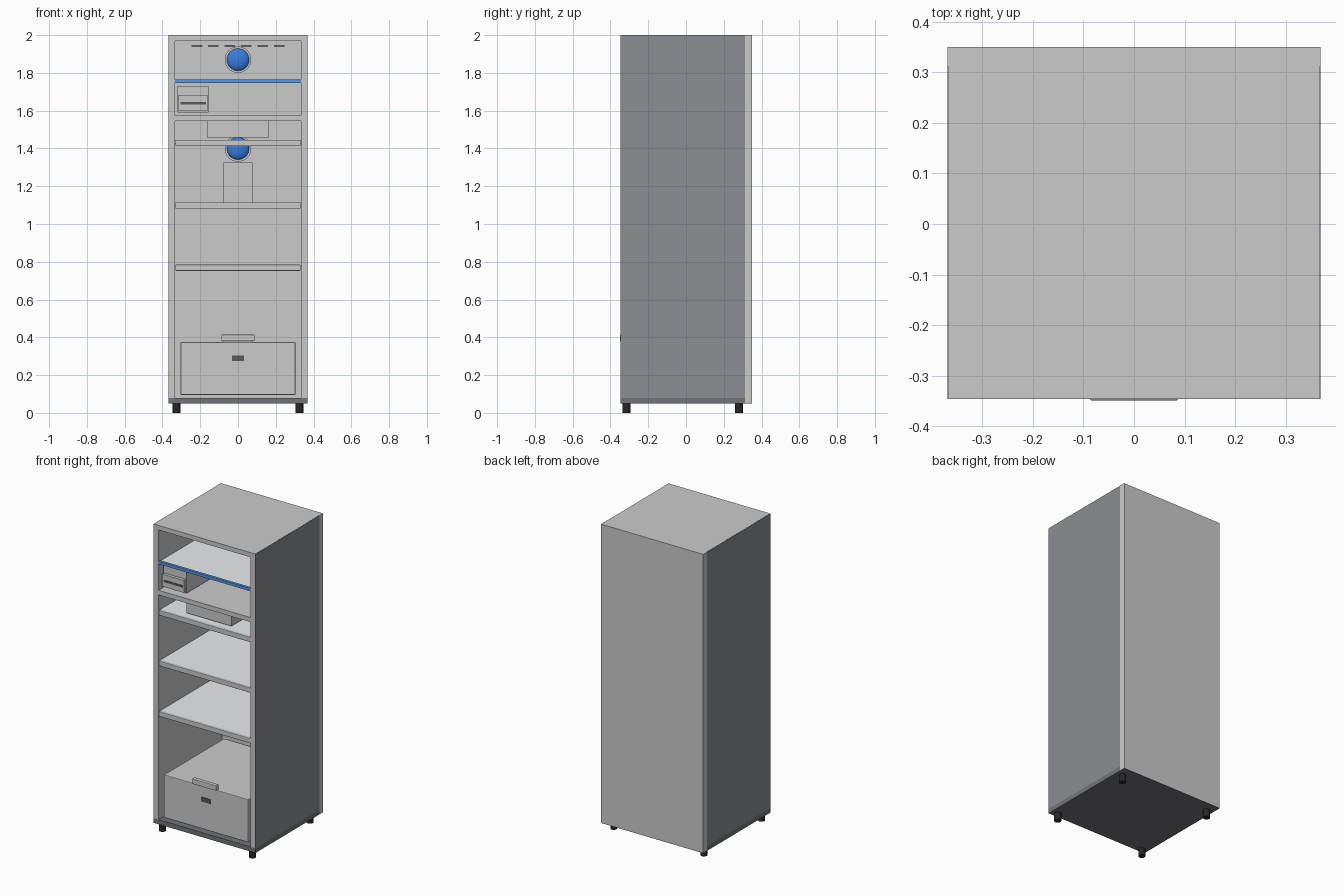
import bpy, math

if "Cube" in bpy.data.objects:
    bpy.data.objects.remove(bpy.data.objects["Cube"])

def mat(name, c):
    m = bpy.data.materials.new(name)
    m.diffuse_color = (*c, 1)
    m.use_nodes = True
    m.node_tree.nodes["Principled BSDF"].inputs["Base Color"].default_value = m.diffuse_color
    return m

BLUE = mat("blue", (0.04, 0.2, 0.75))
TRIM_BLUE = mat("trim_blue", (0.09, 0.32, 0.78))
WHITE = mat("white", (0.8, 0.81, 0.82))
GLASS = mat("glass", (0.82, 0.85, 0.87))
TRIM = mat("trim", (0.68, 0.69, 0.7))
SIDE = mat("side_grey", (0.26, 0.27, 0.29))
STEEL = mat("steel", (0.17, 0.175, 0.185))
SLOT = mat("slot", (0.1, 0.1, 0.11))
BLACK = mat("black", (0.02, 0.02, 0.022))

def finish(o, name, m=WHITE, bevel=0):
    o.name = name
    o.data.materials.append(m)
    if bevel:
        b = o.modifiers.new("bevel", 'BEVEL')
        b.width, b.segments = bevel, 2
    return o

def box(name, x0, x1, y0, y1, z0, z1, m=WHITE, bevel=0):
    bpy.ops.mesh.primitive_cube_add(size=1, location=((x0+x1)/2, (y0+y1)/2, (z0+z1)/2))
    o = bpy.context.object
    o.scale = (x1-x0, y1-y0, z1-z0)
    bpy.ops.object.transform_apply(location=False, rotation=False, scale=True)
    return finish(o, name, m, bevel)

def spin(name, profile, loc, m=WHITE, steps=32):
    # profile of (radius, distance toward the front), turned about the y axis
    verts, faces, n = [], [], len(profile)
    for i in range(steps):
        a = 2*math.pi*i/steps
        verts += [(r*math.cos(a), -d, r*math.sin(a)) for r, d in profile]
    for i in range(steps):
        j = (i+1) % steps
        faces += [(i*n+k, j*n+k, j*n+k+1, i*n+k+1) for k in range(n-1)]
    me = bpy.data.meshes.new(name)
    me.from_pydata(verts, [], faces)
    o = bpy.data.objects.new(name, me)
    bpy.context.collection.objects.link(o)
    o.location = loc
    bpy.ops.object.select_all(action='DESELECT')
    o.select_set(True)
    bpy.context.view_layer.objects.active = o
    bpy.ops.object.mode_set(mode='EDIT')
    bpy.ops.mesh.select_all(action='SELECT')
    bpy.ops.mesh.remove_doubles(threshold=0.0001)
    bpy.ops.mesh.normals_make_consistent(inside=False)
    bpy.ops.object.mode_set(mode='OBJECT')
    bpy.ops.object.shade_smooth_by_angle()
    return finish(o, name, m)

# Cabinet: white liner walls with thin dark outer skins
W, SK, IN, F, B, BW = 0.369, 0.366, 0.333, -0.346, 0.35, 0.313
for s, side in ((-1, "left"), (1, "right")):
    a, b = sorted((s*IN, s*SK))
    box(side + "_wall", a, b, F, BW, 0.08, 2.0)
    a, b = sorted((s*SK, s*W))
    box(side + "_skin", a, b, F, BW, 0.08, 1.999, SIDE)
box("top_panel", -IN, IN, F, BW, 1.97, 2.0)
box("plinth", -W, W, F, BW, 0.05, 0.08, STEEL)
box("back_panel", -W, W, BW, B, 0.052, 2.0)
box("underside", -W, W, BW, B, 0.05, 0.052, STEEL)

# Feet
for x in (-0.325, 0.325):
    for y in (-0.315, 0.28):
        bpy.ops.mesh.primitive_cylinder_add(vertices=20, radius=0.021, depth=0.052, location=(x, y, 0.026))
        bpy.ops.object.shade_smooth_by_angle()
        finish(bpy.context.object, "foot", BLACK)

# Shelves with front trims
for z0, z1 in ((0.75, 0.785), (1.08, 1.115), (1.41, 1.445)):
    box("shelf", -IN, IN, F+0.02, BW, z0+0.016, z1-0.002, GLASS)
    box("shelf_trim", -0.331, 0.331, F+0.003, F+0.023, z0+0.002, z1, TRIM, bevel=0.004)
box("compartment_divider", -IN, IN, F+0.003, BW, 1.545, 1.575, WHITE)
box("freezer_shelf", -IN, IN, F+0.02, BW, 1.748, 1.76, GLASS)
box("freezer_shelf_trim", -IN, IN, F+0.003, F+0.021, 1.746, 1.764, TRIM_BLUE)

# Ice maker
box("ice_maker", -0.32, -0.155, -0.31, 0.10, 1.59, 1.73)
box("ice_tray", -0.318, -0.16, -0.33, -0.30, 1.60, 1.68)
box("ice_tray_slot", -0.305, -0.17, -0.333, -0.325, 1.633, 1.646, SLOT)

# Control box and rear air duct
box("control_box", -0.163, 0.163, -0.30, 0.0, 1.457, 1.545)
box("air_duct", -0.077, 0.077, 0.25, BW, 1.115, 1.325)

# Fans on the rear wall
for z in (1.87, 1.4):
    spin("fan_ring", [(0.07, 0), (0.07, 0.022), (0.059, 0.022), (0.059, 0)], (0, BW, z), TRIM)
    spin("fan_dome", [(0.06*math.cos(t*math.pi/12), 0.015+0.025*math.sin(t*math.pi/12)) for t in range(7)],
         (0, BW, z), BLUE)

# Vent slots
for i in range(6):
    x = -0.217 + i*0.087
    box("vent_slot", x-0.028, x+0.028, BW-0.006, BW, 1.938, 1.948, SLOT)

# Crisper drawer
box("drawer", -0.304, 0.304, -0.33, 0.29, 0.095, 0.375, bevel=0.004)
box("drawer_handle", -0.087, 0.087, -0.349, -0.323, 0.38, 0.414, bevel=0.003)
box("handle_mount", -0.08, 0.08, -0.328, -0.323, 0.37, 0.39)
box("drawer_latch", -0.032, 0.032, -0.335, -0.325, 0.275, 0.303, SLOT)
